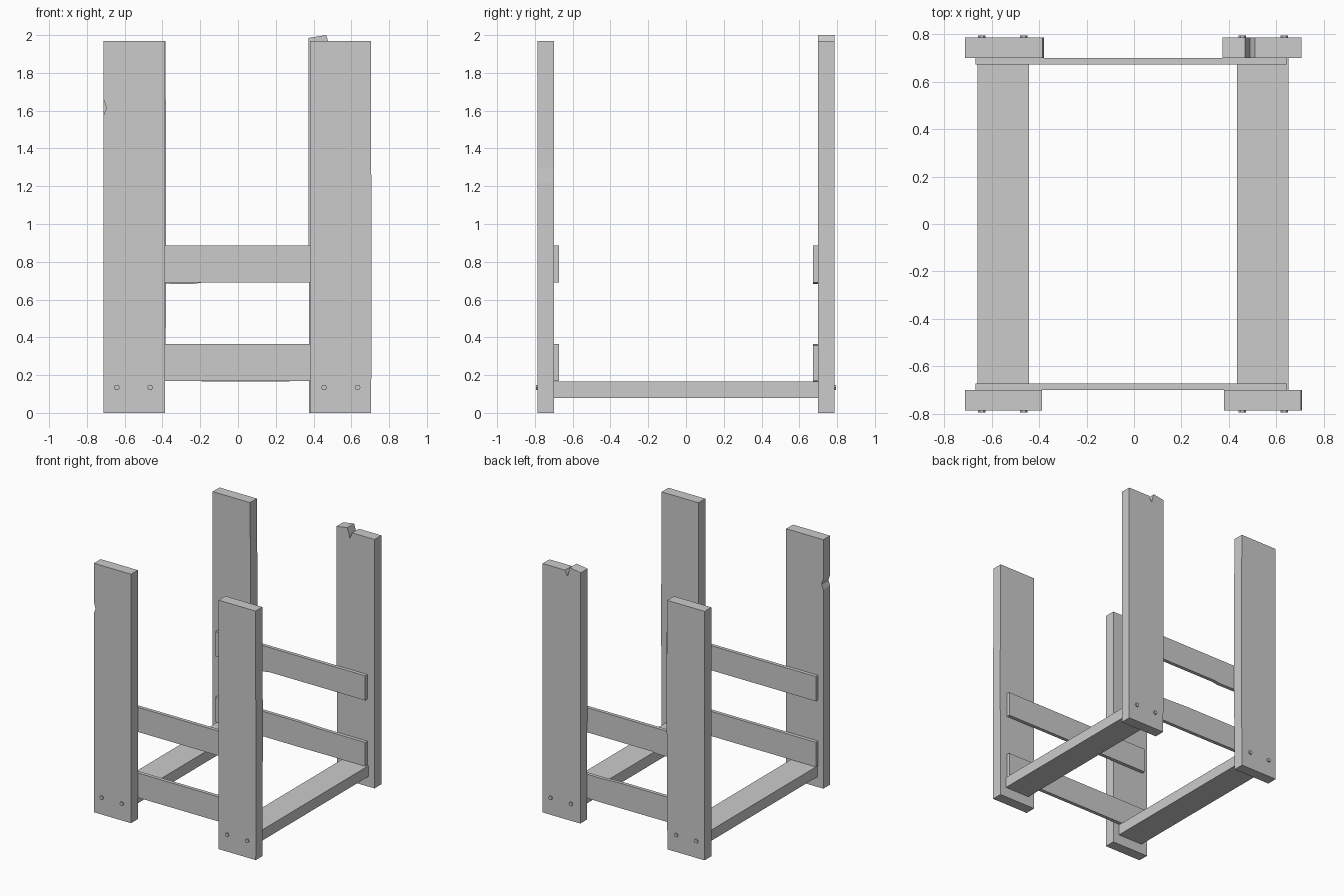
import bpy, math
from mathutils import Vector

if "Cube" in bpy.data.objects:
    bpy.data.objects.remove(bpy.data.objects["Cube"])


def board(name, outline, y0, y1):
    """Extrude an x-z outline from y0 to y1."""
    n = len(outline)
    verts = [(x, y, z) for y in (y0, y1) for x, z in outline]
    faces = [list(range(n)), list(range(2 * n - 1, n - 1, -1))]
    faces += [(i, i + n, (i + 1) % n + n, (i + 1) % n) for i in range(n)]
    me = bpy.data.meshes.new(name)
    me.from_pydata(verts, [], faces)
    ob = bpy.data.objects.new(name, me)
    bpy.context.collection.objects.link(ob)
    return ob


def rect(x0, x1, z0, z1):
    return [(x0, z0), (x1, z0), (x1, z1), (x0, z1)]


IN, OUT, TOP = 0.70, 0.785, 1.97

# Posts: worn planks, each with its own chipped outline
board("front_left_post", [(-0.712, 0), (-0.387, 0), (-0.387, TOP), (-0.712, TOP),
                          (-0.712, 1.66), (-0.697, 1.615), (-0.712, 1.575)], -OUT, -IN)
board("front_right_post", [(0.38, 0), (0.705, 0), (0.708, 1.22), (0.703, 1.3),
                           (0.703, TOP), (0.38, TOP)], -OUT, -IN)
board("back_left_post", [(-0.712, 0), (-0.387, 0), (-0.382, 0.5), (-0.380, 1.45),
                         (-0.385, 1.87), (-0.385, TOP), (-0.712, TOP)], IN, OUT)
board("back_right_post", [(0.376, 0), (0.705, 0), (0.705, TOP), (0.51, TOP),
                          (0.488, 1.925), (0.478, 1.965), (0.467, 2.0),
                          (0.372, 1.985)], IN, OUT)

# Cross rails on the inner faces of the posts
RX0, RX1, T = -0.667, 0.643, 0.028
board("front_lower_rail", rect(RX0, RX1, 0.17, 0.365), -IN, -IN + T)
board("front_upper_rail", rect(RX0, RX1, 0.69, 0.885), -IN, -IN + T)
board("back_lower_rail", [(RX0, 0.17), (-0.1, 0.167), (0.2, 0.167), (RX1, 0.17),
                          (RX1, 0.358), (0.24, 0.358), (0.07, 0.365), (RX0, 0.365)],
      IN - T, IN)
board("back_upper_rail", [(RX0, 0.69), (-0.385, 0.684), (-0.24, 0.682), (-0.19, 0.69),
                          (RX1, 0.69), (RX1, 0.885), (RX0, 0.885)], IN - T, IN)

# Floor beams running front to back
board("left_floor_beam", rect(-0.66, -0.442, 0.08, 0.165), -IN, IN)
board("right_floor_beam", rect(0.435, 0.652, 0.08, 0.165), -IN, IN)

# Hexagonal bolt heads at the foot of each post
for side, label in ((-1, "front"), (1, "back")):
    for i, x in enumerate((-0.642, -0.465, 0.456, 0.633)):
        hexagon = [(x + 0.016 * math.cos(a * math.pi / 3),
                    0.135 + 0.016 * math.sin(a * math.pi / 3)) for a in range(6)]
        board(f"{label}_bolt_{i + 1}", hexagon,
              *sorted((side * (OUT - 0.005), side * (OUT + 0.01))))
